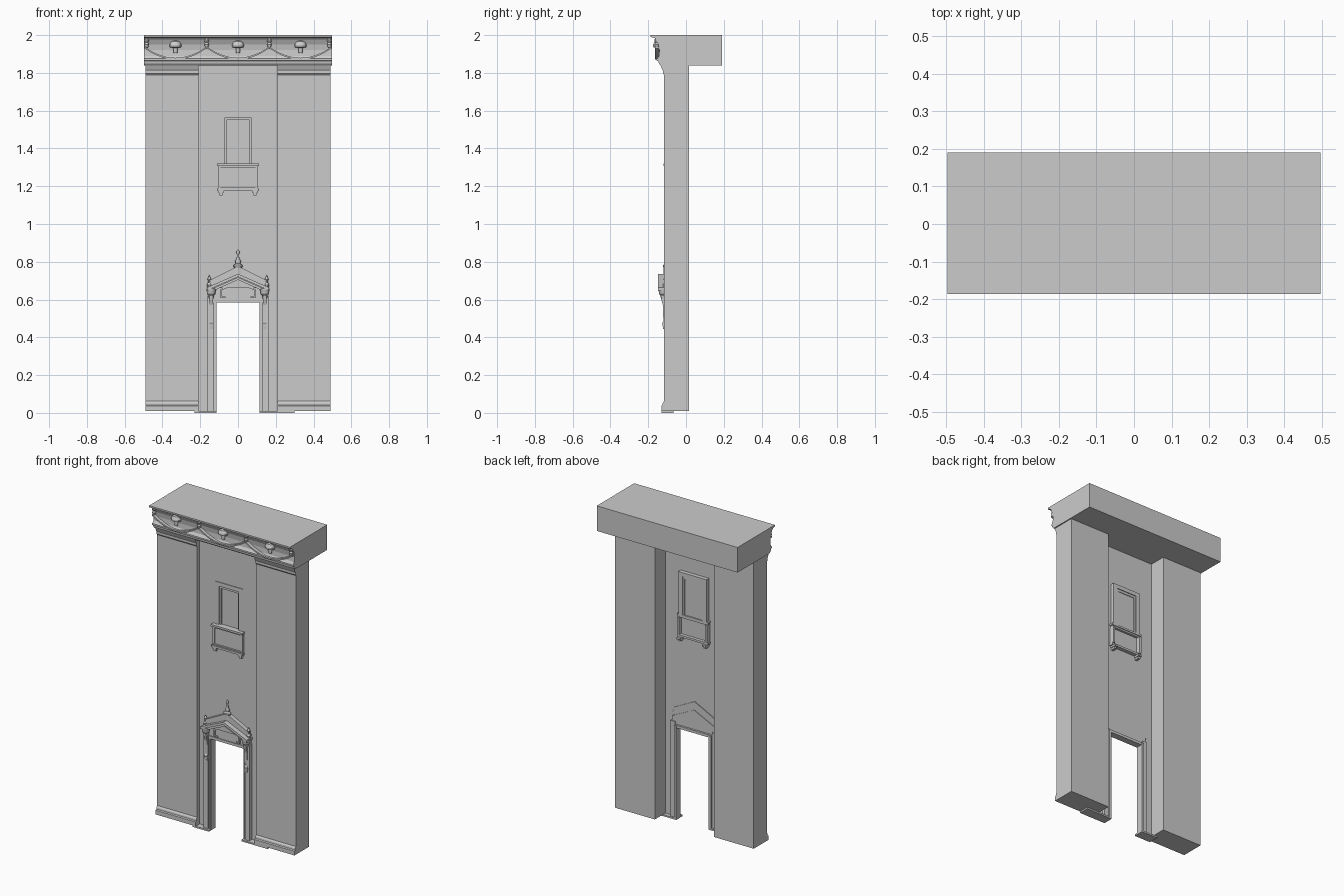
import bpy, bmesh, math
from mathutils import Vector


def finish(name, bm, smooth=False):
    bmesh.ops.remove_doubles(bm, verts=bm.verts, dist=1e-6)
    bmesh.ops.recalc_face_normals(bm, faces=bm.faces)
    me = bpy.data.meshes.new(name)
    bm.to_mesh(me)
    bm.free()
    ob = bpy.data.objects.new(name, me)
    bpy.context.collection.objects.link(ob)
    if smooth:
        bpy.ops.object.select_all(action='DESELECT')
        ob.select_set(True)
        bpy.context.view_layer.objects.active = ob
        bpy.ops.object.shade_smooth_by_angle()
    return ob


def prism(name, pts, axis, a, b):
    """Extrude a 2D outline from a to b: (x,z) along y, or (y,z) along x."""
    bm = bmesh.new()
    co = (lambda p, t: (p[0], t, p[1])) if axis == 'y' else (lambda p, t: (t, p[0], p[1]))
    f = bm.faces.new([bm.verts.new(co(p, a)) for p in pts])
    if a != b:
        ext = bmesh.ops.extrude_face_region(bm, geom=[f], use_keep_orig=True)
        shift = Vector(co((0, 0), b - a))
        for v in ext['geom']:
            if isinstance(v, bmesh.types.BMVert):
                v.co += shift
    return finish(name, bm)


def box(name, x0, x1, y0, y1, z0, z1):
    return prism(name, [(x0, z0), (x1, z0), (x1, z1), (x0, z1)], 'y', y0, y1)


def lathe(name, prof, x, y, n=16, sy=1.0):
    bm = bmesh.new()
    vs = [bm.verts.new((r, 0, z)) for r, z in prof]
    es = [bm.edges.new(p) for p in zip(vs, vs[1:])]
    bmesh.ops.spin(bm, geom=vs + es, cent=(0, 0, 0), axis=(0, 0, 1),
                   angle=2 * math.pi, steps=n)
    for v in bm.verts:
        v.co = (v.co.x + x, v.co.y * sy + y, v.co.z)
    return finish(name, bm, True)


def flip(pts, s):
    return [(s * x, z) for x, z in pts]


def chevron(name, hw, z_end, z_top, t, y0, y1):
    prism(name, [(-hw, z_end), (0, z_top), (hw, z_end), (hw, z_end - t),
                 (0, z_top - t), (-hw, z_end - t)], 'y', y0, y1)


# entablature with moulded front
prism('entablature', [(0.19, 1.84), (0.19, 2.0), (-0.187, 2.0), (-0.187, 1.99), (-0.165, 1.984),
                      (-0.158, 1.975), (-0.146, 1.95), (-0.141, 1.92), (-0.143, 1.89),
                      (-0.15, 1.878), (-0.156, 1.875), (-0.156, 1.865), (-0.146, 1.862),
                      (-0.144, 1.85), (-0.135, 1.84)], 'x', -0.497, 0.497)

# frieze swags and bells
N = 16
ts = [-1 + 2 * i / N for i in range(N + 1)]
for cx in (-0.331, 0, 0.331):
    arc = [(cx + 0.163 * t, 1.938 - 0.058 * (1 - t * t)) for t in ts]
    band = arc + [(x, z - 0.009) for x, z in reversed(arc)]
    prism('frieze_swag', band, 'y', -0.163, -0.14)
    lathe('frieze_bell', [(0, 1.905), (0.01, 1.905), (0.012, 1.92), (0.011, 1.932), (0.03, 1.936),
                          (0.032, 1.948), (0.022, 1.966), (0, 1.975)], cx, -0.149, 16, 0.8)
for cx in (-0.484, -0.166, 0.166, 0.484):
    lathe('frieze_drop', [(0, 1.93), (0.008, 1.935), (0.012, 1.95), (0.008, 1.96),
                          (0.013, 1.97), (0.01, 1.985), (0, 1.985)], cx, -0.155, 10)

for s in (-1, 1):
    # side piers with base and head mouldings
    prism('pier', [(0.017, 0.01), (-0.13, 0.01), (-0.13, 0.037), (-0.124, 0.042), (-0.123, 0.052),
                   (-0.116, 0.062), (-0.116, 1.79), (-0.121, 1.797), (-0.121, 1.81),
                   (-0.127, 1.82), (-0.135, 1.84), (0.017, 1.84)], 'x', s * 0.208, s * 0.49)
    # half of the recessed wall, cut around door and window
    prism('wall', flip([(0, 1.84), (0.208, 1.84), (0.208, 0.01), (0.16, 0.01), (0.16, 0.68),
                        (0, 0.77), (0, 1.185), (0.1, 1.185), (0.1, 1.59), (0, 1.59)], s),
          'y', -0.09, -0.09)
    # stepped door jamb
    box('door_jamb', s * 0.115, s * 0.13, -0.108, -0.065, 0.005, 0.6)
    box('door_jamb_outer', s * 0.13, s * 0.162, -0.117, -0.075, 0.005, 0.62)
    box('door_jamb_fillet', s * 0.118, s * 0.124, -0.113, -0.1, 0.005, 0.59)
    # console on the jamb
    prism('console', [(-0.11, 0.44), (-0.121, 0.445), (-0.126, 0.475), (-0.12, 0.485),
                      (-0.122, 0.57), (-0.131, 0.6), (-0.134, 0.625), (-0.11, 0.625)],
          'x', s * 0.132, s * 0.15)
    box('console_drop', s * 0.128, s * 0.154, -0.124, -0.11, 0.458, 0.476)
    # capital and corner ornament
    lathe('capital', [(0, 0.605), (0.012, 0.605), (0.014, 0.62), (0.022, 0.63), (0.022, 0.64),
                      (0.026, 0.648), (0.026, 0.658), (0, 0.658)], s * 0.142, -0.121, 12)
    lathe('corner_finial', [(0.01, 0.655), (0.012, 0.68), (0.006, 0.69), (0.009, 0.71),
                            (0, 0.73)], s * 0.152, -0.11, 10)
    # window brackets
    box('window_bracket', s * 0.078, s * 0.102, -0.112, -0.05, 1.163, 1.175)
    box('window_bracket_foot', s * 0.082, s * 0.098, -0.106, -0.06, 1.15, 1.163)
    # window side frame
    box('window_frame_side', s * 0.07, s * 0.1, -0.094, -0.065, 1.315, 1.59)
    box('window_sash_side', s * 0.06, s * 0.07, -0.086, -0.07, 1.32, 1.56)
    box('balcony_post', s * 0.092, s * 0.106, -0.106, -0.06, 1.19, 1.3)

# thin thresholds
box('threshold_left', -0.23, -0.115, -0.13, -0.065, 0, 0.01)
box('threshold_right', 0.115, 0.3, -0.13, -0.065, 0, 0.01)

# door lintel, tympanum and pediment
box('door_lintel', -0.13, 0.13, -0.112, -0.07, 0.585, 0.602)
prism('tympanum', [(-0.155, 0.6), (0.155, 0.6), (0.155, 0.65), (0, 0.725), (-0.155, 0.65)],
      'y', -0.107, -0.082)
chevron('pediment_lower_cornice', 0.15, 0.652, 0.718, 0.014, -0.136, -0.085)
chevron('pediment_cornice', 0.164, 0.664, 0.736, 0.016, -0.148, -0.085)
prism('pediment_back', [(-0.155, 0.66), (0.155, 0.66), (0.15, 0.702), (0, 0.778), (-0.15, 0.702)],
      'y', -0.116, -0.085)
# raised pentagon border
chevron('panel_top_border', 0.092, 0.655, 0.697, 0.009, -0.115, -0.1)
for s in (-1, 1):
    box('panel_side_border', s * 0.084, s * 0.092, -0.115, -0.1, 0.61, 0.65)
    box('panel_foot_border', s * 0.065, s * 0.092, -0.115, -0.1, 0.608, 0.615)
# central finial
lathe('finial', [(0.02, 0.735), (0.02, 0.77), (0.025, 0.775), (0.025, 0.782), (0.012, 0.79),
                 (0.016, 0.803), (0.007, 0.82), (0.005, 0.838), (0.01, 0.85), (0, 0.868)],
      0, -0.107, 12, 0.6)

# window head, pane, sill and balcony
box('window_frame_head', -0.1, 0.1, -0.094, -0.065, 1.565, 1.59)
box('window_sash_head', -0.07, 0.07, -0.086, -0.07, 1.55, 1.565)
box('window_pane', -0.07, 0.07, -0.078, -0.074, 1.3, 1.565)
box('window_sill', -0.11, 0.11, -0.118, -0.065, 1.308, 1.32)
box('balcony_rail_under', -0.104, 0.104, -0.108, -0.07, 1.298, 1.308)
box('balcony_panel', -0.1, 0.1, -0.1, -0.085, 1.185, 1.3)
box('balcony_ledge', -0.11, 0.11, -0.115, -0.065, 1.175, 1.188)
box('balcony_ledge_fillet', -0.106, 0.106, -0.11, -0.085, 1.188, 1.195)
